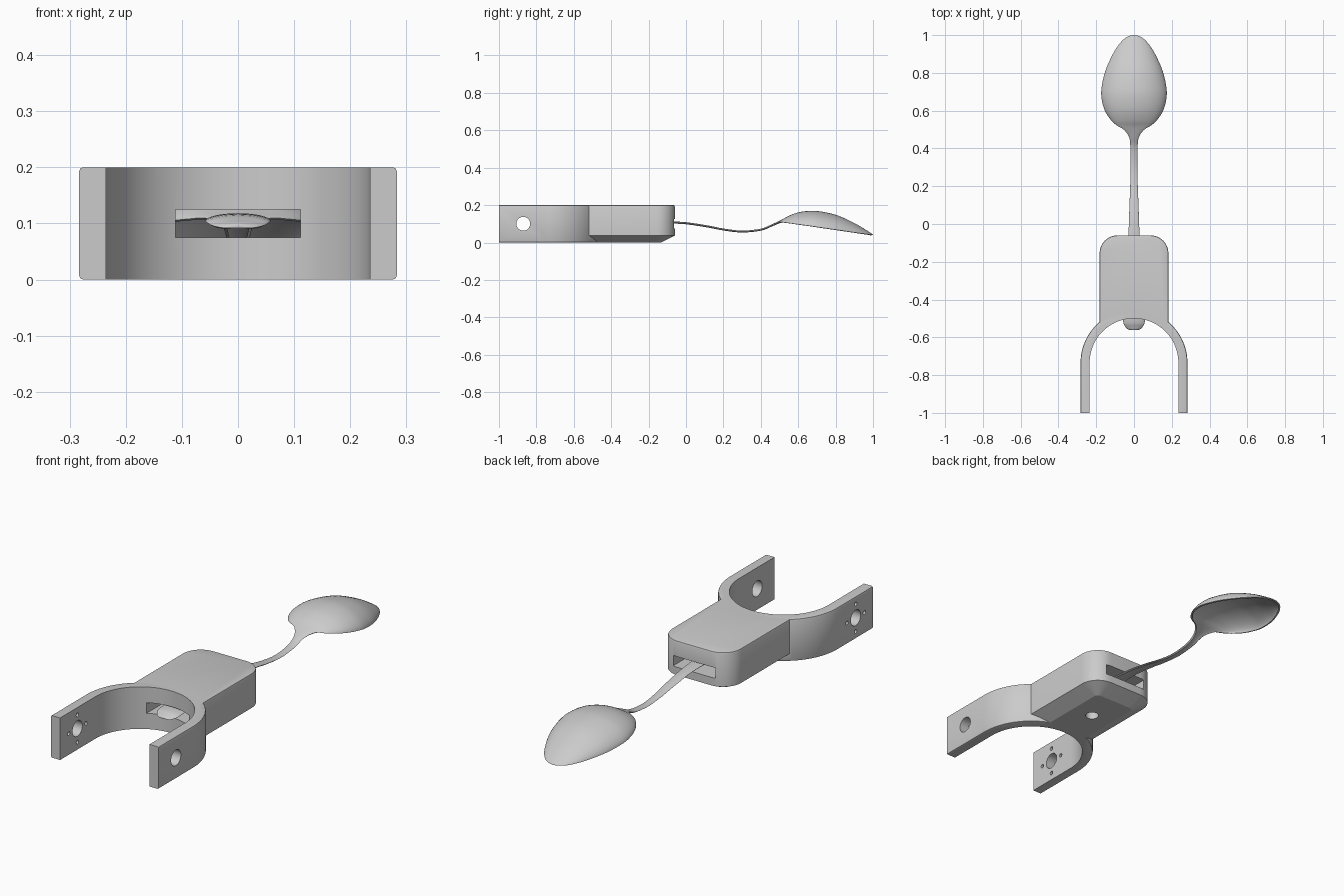
import bpy, bmesh, math
from mathutils import Matrix, Vector

if "Cube" in bpy.data.objects:
    bpy.data.objects.remove(bpy.data.objects["Cube"], do_unlink=True)

grey = bpy.data.materials.new("plain grey")
grey.use_nodes = True
grey.diffuse_color = (0.6, 0.6, 0.6, 1)
grey.node_tree.nodes["Principled BSDF"].inputs["Base Color"].default_value = (0.6, 0.6, 0.6, 1)


def finish(name, bm):
    mesh = bpy.data.meshes.new(name)
    bm.to_mesh(mesh)
    bm.free()
    mesh.materials.append(grey)
    obj = bpy.data.objects.new(name, mesh)
    bpy.context.collection.objects.link(obj)
    return obj


def activate(obj):
    bpy.ops.object.select_all(action='DESELECT')
    obj.select_set(True)
    bpy.context.view_layer.objects.active = obj


def loft(name, rings):
    """Closed solid through a stack of (outline, z) rings."""
    bm = bmesh.new()
    loops = [[bm.verts.new((x, y, z)) for x, y in outline] for outline, z in rings]
    n = len(loops[0])
    for a, b in zip(loops, loops[1:]):
        for i in range(n):
            j = (i + 1) % n
            bm.faces.new((a[i], a[j], b[j], b[i]))
    bm.faces.new(loops[0][::-1])
    bm.faces.new(loops[-1])
    bmesh.ops.recalc_face_normals(bm, faces=bm.faces)
    return finish(name, bm)


def cylinder(name, radius, depth, matrix, segments=32):
    bm = bmesh.new()
    bmesh.ops.create_cone(bm, cap_ends=True, segments=segments, radius1=radius,
                          radius2=radius, depth=depth, matrix=matrix)
    return finish(name, bm)


def combine(target, tool, operation):
    activate(target)
    mod = target.modifiers.new(operation, 'BOOLEAN')
    mod.operation, mod.object, mod.solver = operation, tool, 'EXACT'
    bpy.ops.object.modifier_apply(modifier=mod.name)
    bpy.data.objects.remove(tool, do_unlink=True)


def arc(cx, cy, r, start, end, steps):
    return [(cx + r * math.cos(math.radians(start + (end - start) * i / steps)),
             cy + r * math.sin(math.radians(start + (end - start) * i / steps)))
            for i in range(steps + 1)]


def arch(r, front=-1.0):
    return [(-r, front), (r, front)] + arc(0, -0.735, r, 0, 180, 56)


def block(inset):
    w, back, r = 0.182 - inset, -0.06 - inset, 0.095 - inset
    return ([(-w, -0.55), (w, -0.55)] + arc(w - r, back - r, r, 0, 90, 12)
            + arc(r - w, back - r, r, 90, 180, 12))


# Forked holder: arch solid joined to the chamfered grip block
R, H = 0.283, 0.2
edge = [(0.007, 0), (0.002, 0.002), (0, 0.007)]
holder = loft("forked_holder", [(arch(R - d), z) for d, z in edge]
              + [(arch(R - d), H - z) for d, z in edge[::-1]])
grip = loft("grip_block", [(block(0.075), 0), (block(0), 0.037)]
            + [(block(d), H - z) for d, z in edge[::-1]])
combine(holder, grip, 'UNION')

# Opening between the arms
opening = arch(0.235, -1.2)
combine(holder, loft("fork_opening", [(opening, -0.1), (opening, 0.3)]), 'DIFFERENCE')

# Slot running through the grip
slot = [(-0.111, -0.7), (0.111, -0.7), (0.111, 0.1), (-0.111, 0.1)]
combine(holder, loft("handle_slot", [(slot, 0.075), (slot, 0.125)]), 'DIFFERENCE')

# Clamp screw hole from below
combine(holder, cylinder("clamp_hole", 0.03, 0.2, Matrix.Translation((0, -0.3, 0))), 'DIFFERENCE')

# Pivot holes through both arms, small screw holes through one arm
sideways = Matrix.Rotation(math.pi / 2, 4, 'Y')
pivot = Vector((0, -0.87, 0.1))
combine(holder, cylinder("pivot_hole", 0.037, 1, Matrix.Translation(pivot) @ sideways), 'DIFFERENCE')
for dy, dz in ((1, 0), (-1, 0), (0, 1), (0, -1)):
    spot = pivot + Vector((-0.26, dy * 0.065, dz * 0.065))
    combine(holder, cylinder("screw_hole", 0.009, 0.2, Matrix.Translation(spot) @ sideways, 16),
            'DIFFERENCE')

activate(holder)
bpy.ops.object.shade_smooth_by_angle(angle=math.radians(25))

# Spoon stations: y, half width, edge height, crown height
stations = [
    (-0.562, 0.0, 0.092, 0.095), (-0.56, 0.025, 0.092, 0.099), (-0.545, 0.045, 0.096, 0.106),
    (-0.51, 0.058, 0.104, 0.116), (-0.4, 0.052, 0.108, 0.118), (-0.06, 0.03, 0.107, 0.113),
    (0.1, 0.024, 0.088, 0.094), (0.2, 0.02, 0.069, 0.075), (0.3, 0.018, 0.058, 0.064),
    (0.4, 0.019, 0.068, 0.074), (0.46, 0.026, 0.092, 0.098), (0.5, 0.055, 0.109, 0.116),
    (0.52, 0.088, 0.108, 0.126), (0.55, 0.122, 0.104, 0.143), (0.6, 0.154, 0.097, 0.161),
    (0.66, 0.171, 0.089, 0.169), (0.72, 0.172, 0.08, 0.166), (0.81, 0.152, 0.067, 0.145),
    (0.9, 0.112, 0.054, 0.104), (0.95, 0.08, 0.047, 0.075), (0.98, 0.052, 0.043, 0.056),
    (0.995, 0.026, 0.041, 0.046), (1.0, 0.0, 0.04, 0.041)]


def smooth_path(points, steps):
    """Catmull-Rom curve through the stations."""
    pts = [Vector(p) for p in (points[0], *points, points[-1])]
    path = []
    for a, b, c, d in zip(pts, pts[1:], pts[2:], pts[3:]):
        for i in range(steps):
            t = i / steps
            path.append((2 * b + (c - a) * t + (2 * a - 5 * b + 4 * c - d) * t * t
                         + (3 * b - a - 3 * c + d) * t ** 3) / 2)
    return path + [pts[-1]]


# Spoon: upturned bowl and handle as one domed sheet
bm = bmesh.new()
COLS = 24
rows = []
for y, w, rim, crown in smooth_path(stations, 4):
    row = []
    for j in range(COLS + 1):
        t = math.pi * (j / COLS - 0.5)
        height = max(math.cos(t), 0) ** 1.25
        row.append(bm.verts.new((max(w, 0) * math.sin(t), y, rim + (crown - rim) * height)))
    rows.append(row)
for a, b in zip(rows, rows[1:]):
    for j in range(COLS):
        bm.faces.new((a[j], a[j + 1], b[j + 1], b[j]))
bmesh.ops.remove_doubles(bm, verts=bm.verts, dist=0.0005)
spoon = finish("spoon", bm)
sheet = spoon.modifiers.new("thickness", 'SOLIDIFY')
sheet.thickness, sheet.offset = 0.008, -1
activate(spoon)
bpy.ops.object.modifier_apply(modifier=sheet.name)
bpy.ops.object.shade_smooth_by_angle(angle=math.radians(40))
